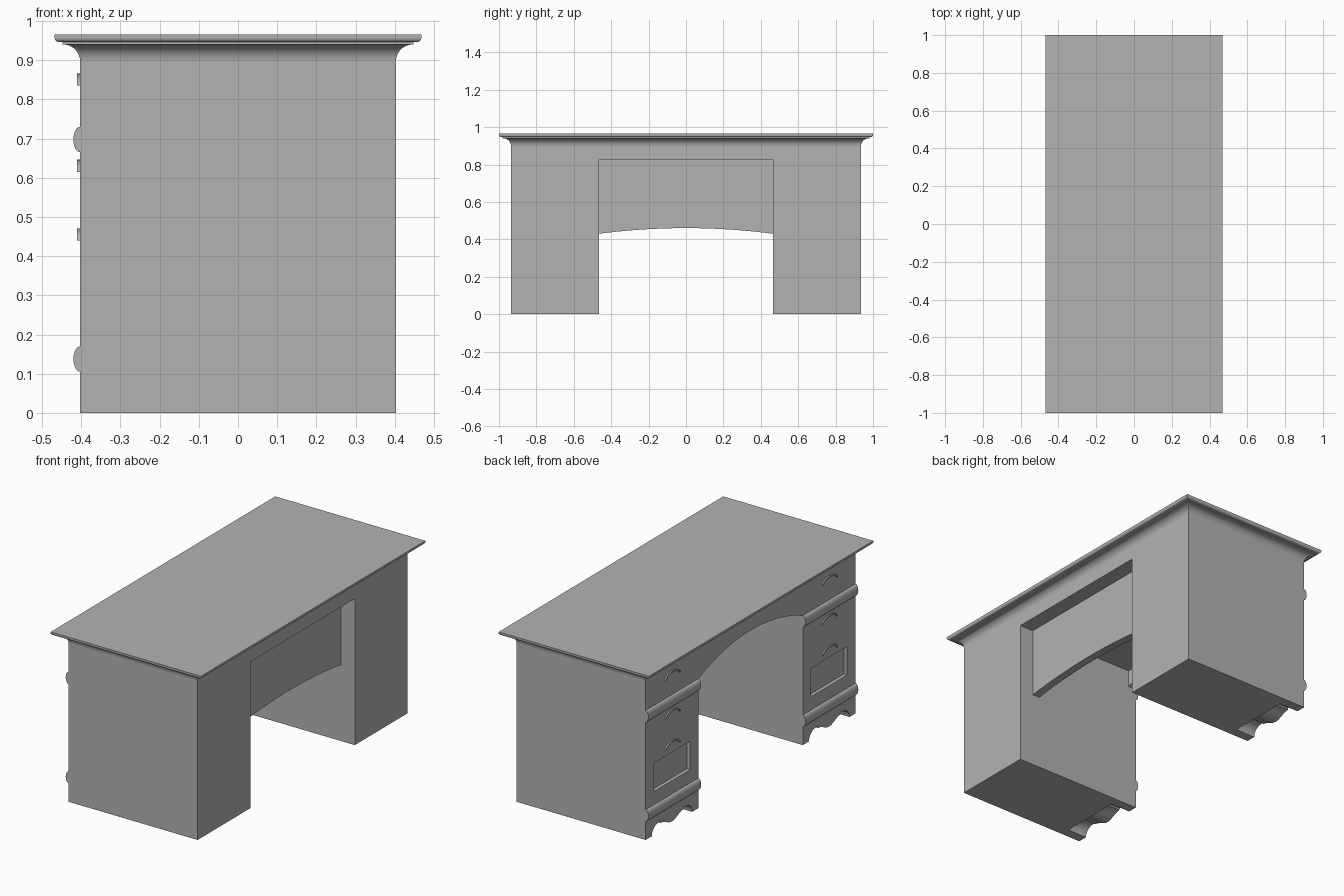
import bpy, bmesh, math

if "Cube" in bpy.data.objects:
    bpy.data.objects.remove(bpy.data.objects["Cube"])

HX, HY = 0.403, 0.935      # body half sizes
KNEE = 0.465               # kneehole half width
PED = (HY + KNEE) / 2      # pedestal centre

grey = bpy.data.materials.new("grey")
grey.diffuse_color = (0.45, 0.45, 0.45, 1)
grey.use_nodes = True
grey.node_tree.nodes["Principled BSDF"].inputs["Base Color"].default_value = grey.diffuse_color


def make(name, bm, smooth=True):
    bmesh.ops.recalc_face_normals(bm, faces=bm.faces)
    me = bpy.data.meshes.new(name)
    bm.to_mesh(me)
    bm.free()
    me.materials.append(grey)
    ob = bpy.data.objects.new(name, me)
    bpy.context.collection.objects.link(ob)
    if smooth:
        smooth_angle(ob)
    return ob


def smooth_angle(ob):
    bpy.ops.object.select_all(action='DESELECT')
    bpy.context.view_layer.objects.active = ob
    ob.select_set(True)
    bpy.ops.object.shade_smooth_by_angle(angle=math.radians(30))


def prism(name, yz, x0, x1, smooth=False):
    """Extrude a y-z outline along x."""
    bm = bmesh.new()
    face = bm.faces.new([bm.verts.new((x0, y, z)) for y, z in yz])
    ext = bmesh.ops.extrude_face_region(bm, geom=[face])
    for v in ext["geom"]:
        if isinstance(v, bmesh.types.BMVert):
            v.co.x = x1
    return make(name, bm, smooth)


def rect(y0, y1, z0, z1):
    return [(y0, z0), (y1, z0), (y1, z1), (y0, z1)]


def arch(half, spring, apex, n=32):
    """Opening from below the floor up to a shallow circular arch."""
    h = apex - spring
    r = (half * half + h * h) / (2 * h)
    a = math.asin(half / r)
    pts = [(r * math.sin(a - 2 * a * i / n),
            apex - r + r * math.cos(a - 2 * a * i / n)) for i in range(n + 1)]
    return [(-half, -0.1), (half, -0.1)] + pts


def scallop(yc):
    """Bracket foot opening: a hollow at each side, a lobe hanging mid way."""
    half = [(0.18, 0.0)]
    half += [(0.12 + 0.06 * math.cos(t * math.pi / 16),
              0.055 * math.sin(t * math.pi / 16)) for t in range(1, 9)]
    half += [(0.10, 0.055), (0.10, 0.045)]
    half += [(0.10 * (1 - t / 8), 0.03 + 0.015 * math.cos(math.pi * t / 8))
             for t in range(1, 9)]
    pts = half + [(-y, z) for y, z in reversed(half[:-1])]
    return [(yc + y, z) for y, z in [(-0.18, -0.1), (0.18, -0.1)] + pts]


# Body: a block with the kneehole, panels and feet cut out
body = prism("desk_body", rect(-HY, HY, 0, 0.9), -HX, HX)
cutters = [
    prism("front_arch_cutter", arch(KNEE, 0.73, 0.824), -0.6, 0),
    prism("kneehole_cutter", rect(-KNEE, KNEE, -0.1, 0.825), -0.353, 0.271),
    prism("back_arch_cutter", arch(KNEE, 0.43, 0.46), 0, 0.6),
    prism("back_recess_cutter", rect(-KNEE, KNEE, -0.1, 0.825), 0.316, 0.6),
]
for s in (-1, 1):
    yc = s * PED
    cutters.append(prism("foot_cutter", scallop(yc), -0.6, -0.28))
    cutters.append(prism("drawer_panel_cutter",
                         rect(yc - 0.16, yc + 0.16, 0.245, 0.405), -0.6, -0.383))
bpy.context.view_layer.objects.active = body
for c in cutters:
    m = body.modifiers.new("cut", 'BOOLEAN')
    m.operation = 'DIFFERENCE'
    m.solver = 'EXACT'
    m.object = c
    bpy.ops.object.modifier_apply(modifier=m.name)
for c in cutters:
    bpy.data.objects.remove(c)
smooth_angle(body)

# Tabletop: cove moulding and rounded slab edge as stacked rings (offset, z)
profile = [(0, 0.897)]
profile += [(0.042 * (1 - math.cos(t * math.pi / 16)),
             0.897 + 0.043 * math.sin(t * math.pi / 16)) for t in range(1, 9)]
profile += [(0.045, 0.940), (0.045, 0.946), (0.052, 0.946)]
profile += [(0.052 + 0.013 * math.sin(t * math.pi / 10),
             0.957 - 0.011 * math.cos(t * math.pi / 10)) for t in range(1, 6)]
profile += [(0.065, 0.965)]
bm = bmesh.new()
rings = [[bm.verts.new((sx * (HX + o), sy * (HY + o), z))
          for sx, sy in ((-1, -1), (1, -1), (1, 1), (-1, 1))] for o, z in profile]
for a, b in zip(rings, rings[1:]):
    for i in range(4):
        j = (i + 1) % 4
        bm.faces.new((a[i], a[j], b[j], b[i]))
bm.faces.new(rings[0])
bm.faces.new(rings[-1])
make("tabletop", bm)

for s in (-1, 1):
    yc = s * PED
    # Rounded mouldings across each pedestal front
    for z in (0.1375, 0.6975):
        bm = bmesh.new()
        half = (HY - KNEE) / 2
        loop = [bm.verts.new((-HX - 0.017 * math.sin(math.pi * t / 12), yc - half,
                              z - 0.0325 * math.cos(math.pi * t / 12)))
                for t in range(13)]
        face = bm.faces.new(loop)
        ext = bmesh.ops.extrude_face_region(bm, geom=[face])
        for v in ext["geom"]:
            if isinstance(v, bmesh.types.BMVert):
                v.co.y = yc + half
        make("moulding", bm)
    # Arched drawer handles
    for z in (0.835, 0.615, 0.44):
        n = 12
        outer = [(yc + 0.068 * math.cos(math.pi * t / n),
                  z + 0.031 * math.sin(math.pi * t / n)) for t in range(n + 1)]
        inner = [(yc + 0.060 * math.cos(math.pi * t / n),
                  z + 0.024 * math.sin(math.pi * t / n)) for t in range(n, -1, -1)]
        prism("drawer_handle", outer + inner, -HX - 0.008, -HX + 0.002, True)
